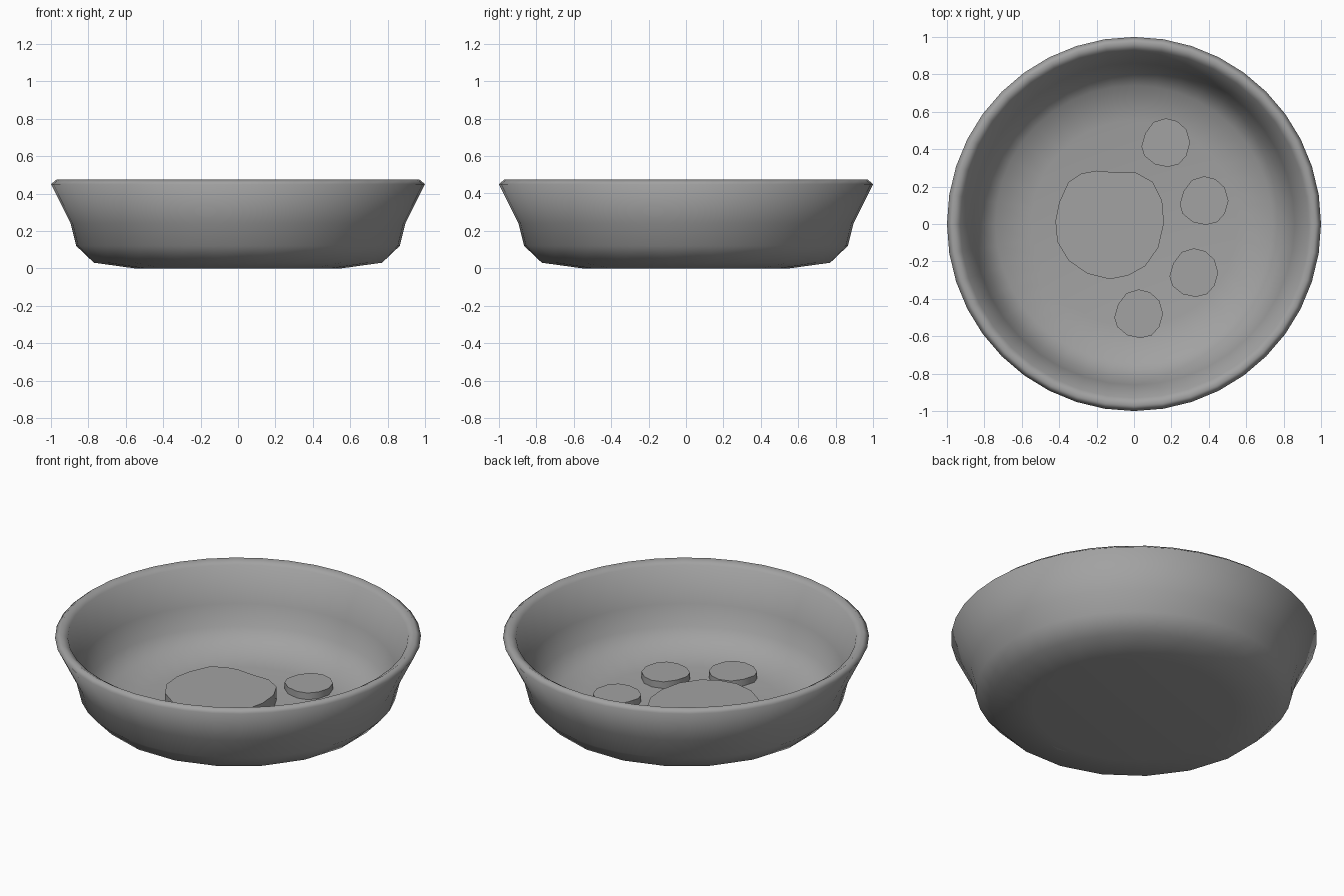
import bpy, bmesh
from math import sin, cos, pi, radians

cube = bpy.data.objects.get("Cube")
if cube:
    bpy.data.objects.remove(cube, do_unlink=True)

grey = bpy.data.materials.new("plain grey")
grey.use_nodes = True
colour = (0.36, 0.36, 0.36, 1)
grey.diffuse_color = colour
grey.node_tree.nodes["Principled BSDF"].inputs["Base Color"].default_value = colour


def finish(bm, name, angle):
    bmesh.ops.recalc_face_normals(bm, faces=bm.faces)
    mesh = bpy.data.meshes.new(name)
    bm.to_mesh(mesh)
    bm.free()
    mesh.materials.append(grey)
    obj = bpy.data.objects.new(name, mesh)
    bpy.context.collection.objects.link(obj)
    bpy.ops.object.select_all(action="DESELECT")
    obj.select_set(True)
    bpy.context.view_layer.objects.active = obj
    bpy.ops.object.shade_smooth_by_angle(angle=radians(angle))
    return obj


# Bowl: closed profile (radius, height) from under the base, over the rim, to the floor
SIDES = 40
profile = [(0.56, 0), (0.78, 0.03), (0.865, 0.12), (0.895, 0.24), (1, 0.45),
           (0.97, 0.475), (0.93, 0.45), (0.86, 0.25), (0.82, 0.13),
           (0.74, 0.045), (0.55, 0.012)]
bm = bmesh.new()
rings = []
for level, (radius, z) in enumerate(profile):
    ring = []
    for i in range(SIDES):
        a = 2 * pi * i / SIDES
        # The foot ring has half as many corners as the rim
        r = radius * cos(pi / 20) if level < 2 and i % 2 == 0 else radius
        ring.append(bm.verts.new((r * cos(a), r * sin(a), z)))
    rings.append(ring)
for low, high in zip(rings, rings[1:]):
    for i in range(SIDES):
        j = (i + 1) % SIDES
        bm.faces.new((low[i], low[j], high[j], high[i]))
bm.faces.new(rings[0])
bm.faces.new(rings[-1])
finish(bm, "bowl", 100)


# Raised pads on the floor: rounded outlines pulled upward
def pad(name, outline, x, y, bottom, top):
    bm = bmesh.new()
    base = bm.faces.new([bm.verts.new((x + u, y + v, bottom)) for u, v in outline])
    walls = bmesh.ops.extrude_face_region(bm, geom=[base], use_keep_orig=True)
    moved = [g for g in walls["geom"] if isinstance(g, bmesh.types.BMVert)]
    bmesh.ops.translate(bm, verts=moved, vec=(0, 0, top - bottom))
    return finish(bm, name, 50)


large = [(-0.07, 0.29), (0.04, 0.28), (0.14, 0.28), (0.23, 0.23), (0.28, 0.13),
         (0.29, 0.01), (0.26, -0.12), (0.19, -0.22), (0.1, -0.27), (0, -0.29),
         (-0.12, -0.26), (-0.22, -0.19), (-0.28, -0.09), (-0.29, 0.02),
         (-0.27, 0.12), (-0.22, 0.23), (-0.15, 0.275)]
small = [(0, 0.13), (0.06, 0.115), (0.11, 0.07), (0.13, 0), (0.11, -0.07),
         (0.07, -0.115), (0.01, -0.13), (-0.06, -0.115), (-0.115, -0.07),
         (-0.13, -0.02), (-0.11, 0.05), (-0.065, 0.11)]

pad("large_pad", large, -0.13, -0.005, 0.006, 0.09)
spots = [(0.17, 0.435), (0.375, 0.125), (0.32, -0.26), (0.025, -0.48)]
for n, (x, y) in enumerate(spots, 1):
    pad(f"small_pad_{n}", small, x, y, 0.006, 0.052)
